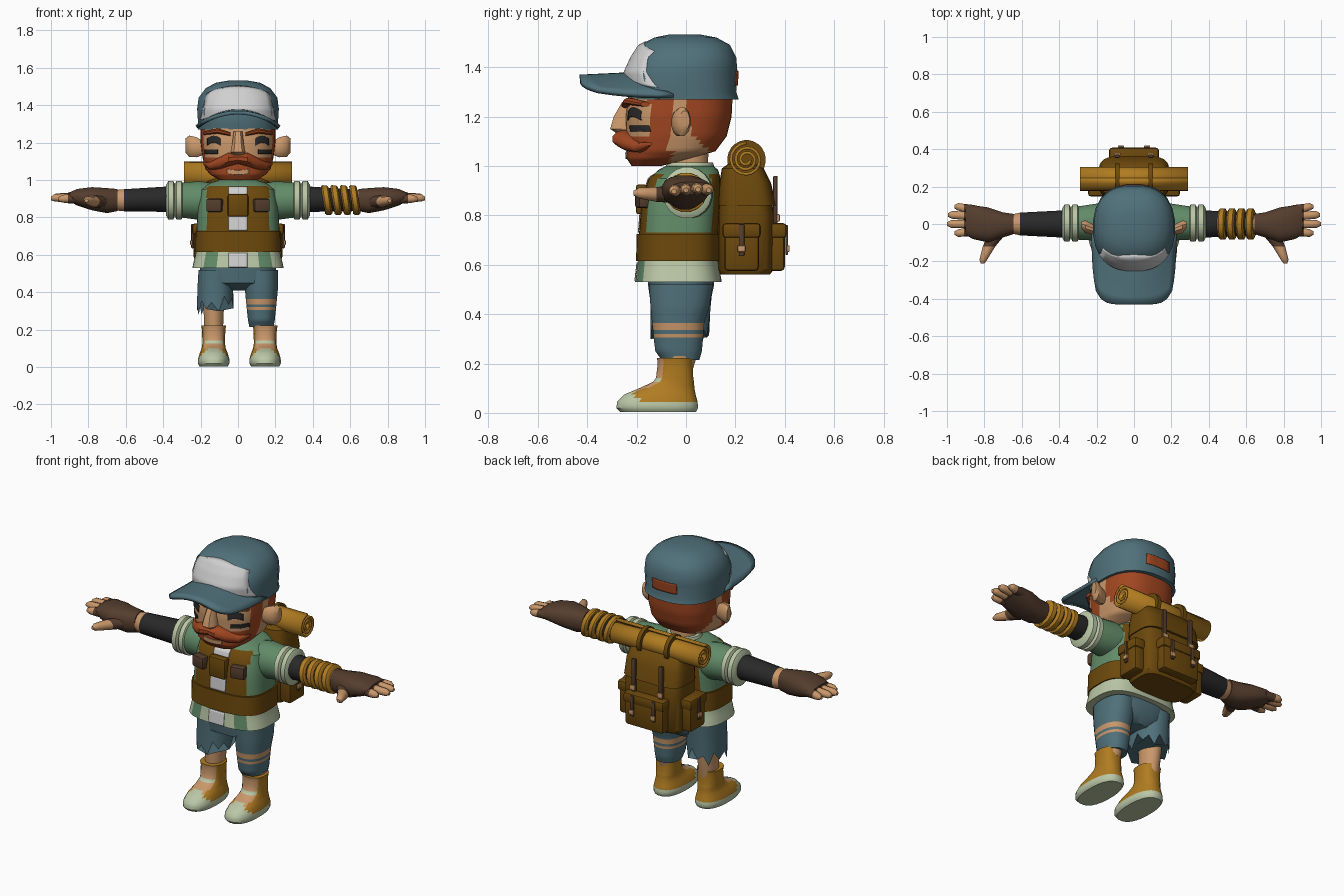
import bpy, bmesh, math
from mathutils import Vector
from mathutils.bvhtree import BVHTree

cube = bpy.data.objects.get("Cube")
if cube:
    bpy.data.objects.remove(cube, do_unlink=True)

PALETTE = {"skin": "C8966A", "denim": "517079", "white": "CFCFCF", "ginger": "A04826", "leather": "6C4A14",
           "mustard": "AF7B26", "green": "628A68", "pale_green": "B9C6A5", "glove_brown": "553F31", "black": "2D2D2D"}
MATS = {}
for key, code in PALETTE.items():
    lin = [(int(code[i:i + 2], 16) / 255) ** 2.2 for i in (0, 2, 4)] + [1]
    m = bpy.data.materials.new(key)
    m.use_nodes = True
    m.diffuse_color = lin
    bsdf = m.node_tree.nodes["Principled BSDF"]
    bsdf.inputs["Base Color"].default_value = lin
    bsdf.inputs["Roughness"].default_value = 0.9
    MATS[key] = m


def finish(name, bm, colour, angle=40):
    """Turn a bmesh into an object; colour is a name or a rule on the face centre."""
    bmesh.ops.recalc_face_normals(bm, faces=bm.faces)
    me = bpy.data.meshes.new(name)
    used = []
    for f in bm.faces:
        key = colour(f.calc_center_median()) if callable(colour) else colour
        if key not in used:
            used.append(key)
            me.materials.append(MATS[key])
        f.material_index = used.index(key)
    bm.to_mesh(me)
    bm.free()
    ob = bpy.data.objects.new(name, me)
    bpy.context.collection.objects.link(ob)
    bpy.ops.object.select_all(action="DESELECT")
    ob.select_set(True)
    bpy.context.view_layer.objects.active = ob
    bpy.ops.object.shade_smooth_by_angle(angle=math.radians(angle))
    return ob


def loft(name, rings, colour, axis="Z", n=16, p=2.0, sub=1, s=1, shear=0):
    """Skin rings (t, c1, c2, r1, r2) along an axis; p squares the section, s mirrors in x."""
    full = []
    for a, b in zip(rings, rings[1:]):
        full += [[u + (v - u) * k / sub for u, v in zip(a, b)] for k in range(sub)]
    full.append(rings[-1])
    bm, loops = bmesh.new(), []
    for t, c1, c2, r1, r2 in full:
        loop = []
        for i in range(n):
            a = 2 * math.pi * (i + 0.5) / n
            ca, sa = math.cos(a), math.sin(a)
            u = c1 + r1 * math.copysign(abs(ca) ** (2 / p), ca)
            v = c2 + r2 * math.copysign(abs(sa) ** (2 / p), sa)
            x, y, z = {"Z": (u, v, t), "X": (t + shear * (v - c2), u, v), "Y": (u, t, v)}[axis]
            loop.append(bm.verts.new((x * s, y, z)))
        loops.append(loop)
    for a, b in zip(loops, loops[1:]):
        for i in range(n):
            j = (i + 1) % n
            bm.faces.new((a[i], a[j], b[j], b[i]))
    bm.faces.new(loops[0])
    bm.faces.new(loops[-1])
    return finish(name, bm, colour)


def front_back(rows, cx=0):
    """Rows (z, half width, front y, back y) to loft rings."""
    return [(z, cx, (f + b) / 2, w, (b - f) / 2) for z, w, f, b in rows]


def box(name, centre, size, colour, bevel=0.01, turn=0):
    bm = bmesh.new()
    bmesh.ops.create_cube(bm, size=1)
    bmesh.ops.scale(bm, vec=size, verts=bm.verts)
    bmesh.ops.bevel(bm, geom=bm.edges[:], offset=bevel, segments=2, affect="EDGES", profile=0.5)
    ob = finish(name, bm, colour)
    ob.location = centre
    ob.rotation_euler[2] = turn
    return ob


def patch(name, target, x0, x1, low, high, colour, arch=0, side=-1, taper=1, n=8):
    """Thin plate laid on a surface, projected along y."""
    me = target.data
    tree = BVHTree.FromPolygons([v.co for v in me.vertices], [q.vertices for q in me.polygons])
    bm, rows = bmesh.new(), []
    for j in range(n + 1):
        row, v = [], j / n
        for i in range(n + 1):
            u = 2 * i / n - 1
            x = (x0 + x1) / 2 + u * (x1 - x0) / 2 * (1 + (taper - 1) * v)
            z = low + (high - low) * v + arch * (1 - u * u)
            hit = tree.ray_cast(Vector((x, side * 2, z)), Vector((0, -side, 0)))[0]
            hit = hit or tree.find_nearest(Vector((x, side * 0.2, z)))[0]
            row.append(bm.verts.new((hit.x, hit.y + side * 0.005, hit.z)))
        rows.append(row)
    for a, b in zip(rows, rows[1:]):
        for i in range(n):
            bm.faces.new((a[i], a[i + 1], b[i + 1], b[i]))
    ob = finish(name, bm, colour)
    ob.modifiers.new("thickness", "SOLIDIFY").thickness = 0.004
    return ob


# Head with beard and hair
def head_colour(c):
    beard = c.z < 1.115 and c.y < -0.07
    sideburn = -0.15 < c.y < -0.06
    back = c.y > max(0, 1.16 - c.z) * 0.9
    return "ginger" if beard or sideburn or back else "skin"


head = loft("head", front_back([(1.0, .1, -.22, -.1), (1.03, .15, -.24, .02), (1.06, .175, -.242, .12), (1.12, .19, -.242, .165),
            (1.2, .2, -.245, .185), (1.3, .2, -.23, .19)]), head_colour, n=48, p=2.6, sub=4)
loft("neck", front_back([(.94, .09, -.08, .11), (1.02, .075, -.06, .09), (1.12, .08, -.06, .1)]), "skin")
loft("nose", front_back([(1.13, .03, -.28, -.2), (1.15, .042, -.31, -.2), (1.2, .032, -.295, -.2), (1.26, .025, -.26, -.2)]),
     "skin", n=8, p=3)
patch("lower_lip", head, -.06, .06, 1.035, 1.06, "skin", arch=-.008)
for s, side in ((1, "left"), (-1, "right")):
    loft(side + "_moustache", [(0, -.25, 1.115, .045, .028), (.05, -.25, 1.11, .05, .036), (.1, -.225, 1.09, .04, .032),
         (.15, -.185, 1.075, .03, .02), (.185, -.15, 1.09, .012, .008)], "ginger", "X", 10, s=s)
    loft(side + "_eyebrow", [(.04, -.245, 1.245, .018, .01), (.11, -.232, 1.262, .022, .015), (.185, -.165, 1.25, .02, .01)],
         "ginger", "X", 8, s=s, sub=2)
    patch(side + "_eye", head, s * .13 - .035, s * .13 + .035, 1.185, 1.222, "black", arch=.015)
    patch(side + "_cheek_smudge", head, s * .145 - .035, s * .145 + .035, 1.14, 1.163, "black")
    loft(side + "_ear", [(.18, -.03, 1.17, .022, .035), (.22, -.03, 1.175, .03, .055), (.26, -.015, 1.18, .035, .06),
         (.28, -.005, 1.185, .02, .04)], "skin", "X", 12, s=s)

# Cap
cap = loft("cap_crown", front_back([(1.27, .215, -.235, .215), (1.3, .215, -.24, .205), (1.38, .22, -.25, .21), (1.44, .212, -.222, .205),
           (1.49, .175, -.19, .18), (1.52, .12, -.13, .125), (1.532, .05, -.07, .06)]), "denim", n=24, p=2.4)
patch("cap_front_panel", cap, -.205, .205, 1.315, 1.465, "white", arch=.04, taper=.82, n=14)
patch("cap_back_opening", cap, -.08, .08, 1.325, 1.385, "ginger", side=1)
bm = bmesh.new()
bmesh.ops.create_grid(bm, x_segments=14, y_segments=5, size=1)
for vert in bm.verts:
    u, v = vert.co.x, (vert.co.y + 1) / 2
    near, far = -.22 + .17 * u * u, -.43 + .07 * u ** 6
    vert.co = (u * (.215 - .02 * v ** 3), near + (far - near) * v, 1.36 - (.085 - .03 * v * v) * u * u - .01 * v)
brim = finish("cap_brim", bm, "denim")
brim.modifiers.new("thickness", "SOLIDIFY").thickness = 0.02


# Torso with vest, shirt and hem
def torso_colour(c):
    a = abs(c.x)
    if c.z < .615:
        return "green" if c.y < 0 and .1 < a < .175 else "pale_green"
    if c.z < .73:
        return "leather"
    return "green" if a > .165 or c.z > .975 else "leather"


torso = loft("torso", front_back([(.53, .245, -.205, .145), (.615, .225, -.195, .13), (.73, .222, -.19, .13), (.86, .215, -.18, .14),
             (.95, .2, -.15, .14), (.985, .15, -.11, .13), (1.0, .1, -.08, .11)]), torso_colour, n=48, p=3, sub=2)
loft("shirt_collar", front_back([(.97, .11, -.1, .125), (1.015, .095, -.075, .11)]), "pale_green", n=20)
belt = loft("vest_belt", front_back([(.615, .232, -.203, .138), (.725, .23, -.2, .138)]), "leather", n=32, p=3)
for low, high in ((.525, .61), (.73, .805), (.925, .965)):
    patch("shirt_placket", torso, -.05, .05, low, high, "white")
box("chest_buckle", (0, -.18, .865), (.11, .045, .12), "leather")
for s, side in ((1, "left"), (-1, "right")):
    box(side + "_chest_pocket", (s * .125, -.175, .865), (.085, .05, .07), "glove_brown", turn=s * .2)

# Arms, gloves and fingers
for s, side in ((1, "left"), (-1, "right")):
    loft(side + "_sleeve", [(.12, .01, .89, .1, .09), (.2, .01, .89, .1, .105), (.3, .005, .893, .09, .095)], "green", "X", 20, s=s)
    for x in (.318, .362):
        loft(side + "_cuff", [(x - .026, .005, .892, .08, .085), (x - .016, .005, .892, .1, .105), (x + .01, .005, .892, .1, .105),
             (x + .024, .005, .892, .075, .08)], "pale_green", "X", 20, s=s)
    loft(side + "_arm", [(.36, 0, .898, .075, .07), (.61, 0, .892, .062, .06), (.66, 0, .892, .05, .055)],
         lambda c: "skin" if abs(c.x) > .62 else "black", "X", 16, s=s, sub=2)
    loft(side + "_glove", [(.645, 0, .893, .055, .06), (.7, -.005, .89, .068, .068), (.78, -.005, .9, .095, .063),
         (.86, .01, .908, .092, .045), (.9, .02, .91, .08, .025)], "glove_brown", "X", 16, 2.4, s=s)
    for y, tip, z in ((-.045, .955, .9), (.0, .995, .905), (.045, .99, .908), (.085, .955, .905)):
        loft(side + "_finger", [(.85, y * .9, z, .026, .026), (.91, y, z, .024, .024), (tip - .015, y * 1.08, z, .021, .02),
             (tip + .004, y * 1.08, z - .003, .01, .01)],
             lambda c: "skin" if abs(c.x) > .905 else "glove_brown", "X", 10, s=s, sub=2)
    loft(side + "_thumb", [(-.05, .73, .885, .05, .035), (-.12, .775, .885, .035, .03), (-.19, .805, .89, .022, .022),
         (-.212, .81, .89, .01, .01)], lambda c: "skin" if c.y < -.135 else "glove_brown", "Y", 10, s=s, sub=2)
for x in (.475, .525, .575, .625):
    loft("arm_wrap", [(x - .02, 0, .893, .075, .075), (x - .012, 0, .893, .085, .081), (x + .012, 0, .893, .084, .08),
         (x + .02, 0, .893, .07, .07)], "mustard", "X", 16, shear=-.15)

# Shorts and legs
loft("shorts_hips", front_back([(.41, .07, -.07, .06), (.45, .19, -.145, .1), (.52, .205, -.155, .115), (.58, .2, -.16, .11)]), "denim", n=24, p=2.6)
loft("left_trouser_leg", front_back([(.215, .065, -.1, .055), (.25, .072, -.125, .065), (.305, .078, -.132, .07), (.365, .084, -.138, .075),
     (.43, .09, -.145, .095), (.52, .09, -.15, .11)], .125),
     lambda c: "skin" if .305 < c.z < .365 and not (.325 < c.z < .335) else "denim", n=24, p=2.3, sub=4)
loft("left_ankle", front_back([(.18, .05, -.09, .03), (.23, .055, -.095, .045)], .14), "skin")
ragged = loft("right_trouser_leg", front_back([(.34, .098, -.145, .095), (.42, .096, -.145, .1), (.52, .09, -.15, .11)], -.122), "denim", n=20, p=2.3)
for i, v in enumerate(v for v in ragged.data.vertices if v.co.z < .35):
    v.co.z += (.03, -.02, .01, -.045)[i % 4] + .2 * (v.co.x + .122)
loft("right_shin", front_back([(.18, .05, -.09, .03), (.3, .055, -.095, .05), (.42, .06, -.1, .06)], -.13), "skin")

# Boots
for cx, side in ((.145, "left"), (-.13, "right")):
    def boot_colour(c, cx=cx):
        if c.z < .045 or c.y < -.2:
            return "pale_green"
        if c.y < -.06 and abs(c.x - cx) < .05:
            return "pale_green" if .125 < c.z < .142 else "skin"
        return "mustard"
    loft(side + "_boot", front_back([(.004, .076, -.268, .042), (.02, .085, -.283, .05), (.045, .084, -.28, .048), (.075, .075, -.25, .04),
         (.1, .065, -.19, .035), (.125, .061, -.135, .033), (.142, .061, -.122, .03), (.2, .063, -.115, .028), (.222, .067, -.118, .03)], cx),
         boot_colour, n=24, p=2.4, sub=2)

# Backpack with pouches, straps and buckles
loft("backpack_body", front_back([(.56, .17, .14, .34), (.58, .185, .13, .355), (.8, .185, .13, .358), (.93, .18, .14, .335), (.985, .165, .15, .31),
     (1.0, .14, .17, .28)]), "leather", n=28, p=4)
loft("backpack_lid", front_back([(.84, .19, .13, .365), (.93, .186, .135, .345), (.99, .17, .145, .315), (1.008, .14, .17, .28)]), "leather", n=28, p=4)


def pouch(name, x, y, z, w, d, h):
    box(name, (x, y, z), (w, d, h), "leather", .015)
    box(name + "_flap", (x, y, z + h * .36), (w + .016, d + .016, h * .32), "leather", .015)


def buckle(name, x, y, z, size):
    box(name, (x, y, z), size, "skin", .004)


pouch("rear_pouch", 0, .355, .67, .25, .09, .19)
for s, side in ((1, "left"), (-1, "right")):
    pouch(side + "_pouch", s * .2, .225, .67, .075, .14, .19)
    box(side + "_pouch_strap", (s * .244, .225, .7), (.012, .022, .13), "glove_brown", .004)
    buckle(side + "_pouch_buckle", s * .25, .225, .665, (.012, .032, .026))
    box(side + "_rear_strap", (s * .07, .408, .7), (.022, .012, .12), "glove_brown", .004)
    buckle(side + "_rear_buckle", s * .07, .414, .665, (.032, .012, .026))
    box(side + "_pack_strap", (s * .09, .362, .86), (.026, .018, .2), "glove_brown", .005)
    buckle(side + "_pack_buckle", s * .09, .374, .79, (.036, .012, .03))
    loft(side + "_roll_strap", [(.078, .245, 1.025, .078, .08), (.102, .245, 1.025, .078, .08)], "leather", "X", 24, s=s)

# Rolled blanket, a spiral sheet
bm = bmesh.new()
prev = None
for i in range(45):
    a, r = -i * math.pi / 8, .014 + .054 * i / 44
    pair = [bm.verts.new((x, .245 + r * math.cos(a), 1.025 + r * math.sin(a))) for x in (-.29, .29)]
    if prev:
        bm.faces.new((prev[0], prev[1], pair[1], pair[0]))
    prev = pair
roll = finish("bedroll", bm, "mustard")
solid = roll.modifiers.new("thickness", "SOLIDIFY")
solid.thickness, solid.offset = 0.012, 0
